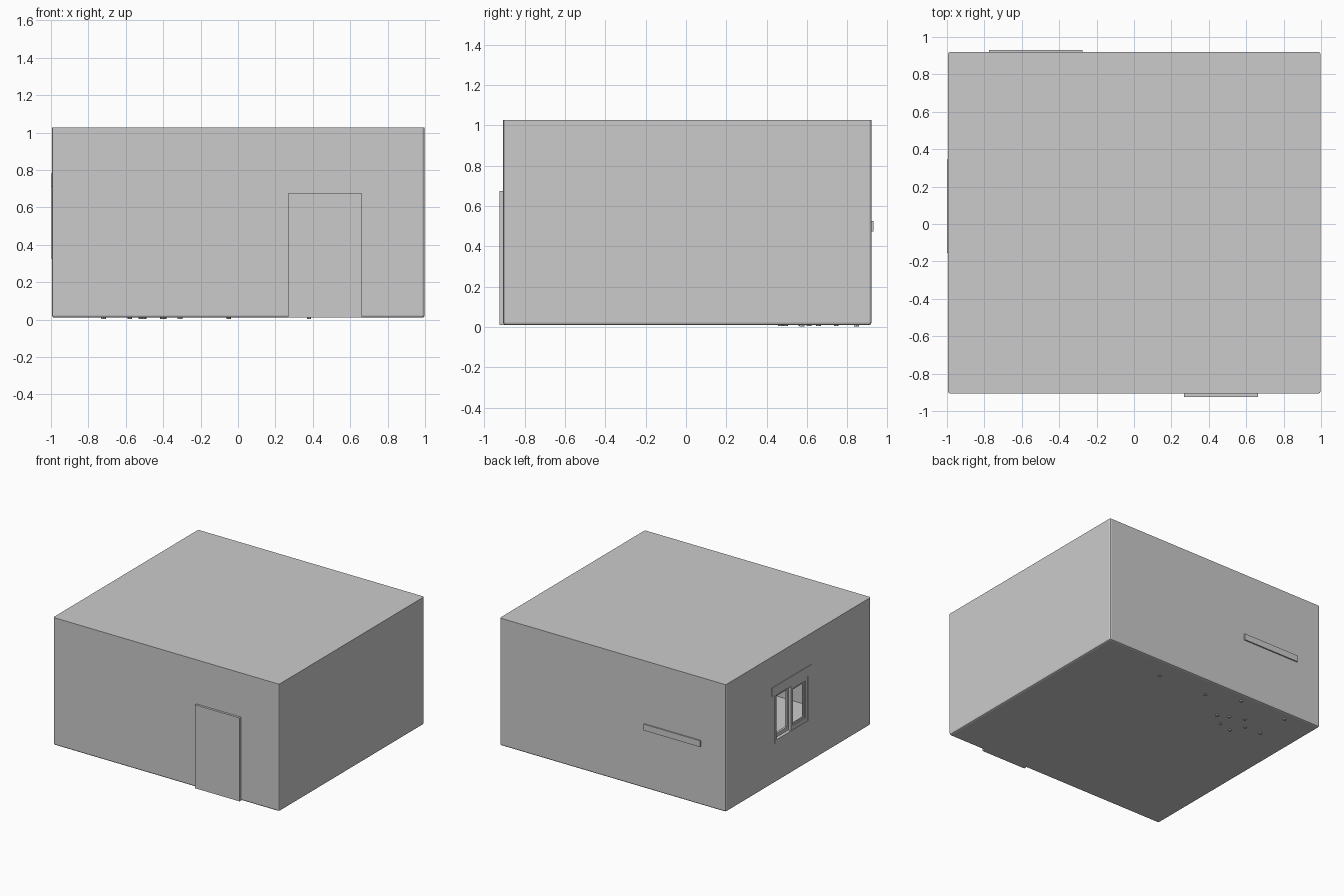
import bpy, bmesh, math
from mathutils import Vector

if "Cube" in bpy.data.objects:
    bpy.data.objects.remove(bpy.data.objects["Cube"])


def box(name, x, y, z, bevel=0.0):
    bm = bmesh.new()
    bmesh.ops.create_cube(bm, size=1)
    for v in bm.verts:
        v.co = Vector([(a + b) / 2 + c * (b - a) for c, (a, b) in zip(v.co, (x, y, z))])
    if bevel:
        # keep the flat ceiling edge sharp
        top = max(v.co.z for v in bm.verts) - 1e-4
        edges = [e for e in bm.edges if any(v.co.z < top for v in e.verts)]
        bmesh.ops.bevel(bm, geom=edges, offset=bevel, segments=2, profile=0.5, affect='EDGES')
    me = bpy.data.meshes.new(name)
    bm.to_mesh(me)
    bm.free()
    ob = bpy.data.objects.new(name, me)
    bpy.context.collection.objects.link(ob)
    return ob


def cylinder(name, r, centre, depth, sides=16):
    bpy.ops.mesh.primitive_cylinder_add(vertices=sides, radius=r, depth=depth, location=centre)
    bpy.context.object.name = name
    bpy.ops.object.shade_smooth_by_angle()
    return bpy.context.object


def cut(ob, cutter):
    cutter.hide_render = True
    cutter.hide_set(True)
    m = ob.modifiers.new("cut", 'BOOLEAN')
    m.operation = 'DIFFERENCE'
    m.solver = 'EXACT'
    m.object = cutter


def frame(name, x, y, z, w):
    # rectangular frame standing in the left wall
    box(name + "_bottom", x, y, (z[0], z[0] + w))
    box(name + "_top", x, y, (z[1] - w, z[1]))
    for side, a in (("front", y[0]), ("back", y[1] - w)):
        box(f"{name}_{side}", x, (a, a + w), (z[0] + w, z[1] - w))


# room shell with hollow interior and window opening
room = box("room_shell", (-0.995, 0.998), (-0.907, 0.92), (0.01, 1.027), 0.013)
cut(room, box("interior_cutter", (-0.972, 0.975), (-0.884, 0.897), (0.03, 1.005)))
cut(room, box("window_cutter", (-1.1, -0.9), (-0.12, 0.29), (0.34, 0.71)))

# door on the front wall
box("door", (0.268, 0.662), (-0.925, -0.88), (0.01, 0.675))

# window casing, head board and two sliding sashes
frame("window_casing", (-0.998, -0.95), (-0.135, 0.305), (0.325, 0.725), 0.022)
box("window_head", (-1.0, -0.965), (-0.155, 0.345), (0.71, 0.78))
frame("inner_sash", (-0.972, -0.955), (0.085, 0.283), (0.347, 0.703), 0.03)
frame("outer_sash", (-0.994, -0.974), (-0.113, 0.1), (0.347, 0.703), 0.03)
frame("outer_sash_bead", (-0.985, -0.976), (-0.083, 0.07), (0.377, 0.673), 0.014)

# wall shelf whose back edge pokes through the back wall
box("wall_shelf", (-0.775, -0.275), (0.72, 0.93), (0.475, 0.525))

# desk
box("desk_top", (-0.76, -0.27), (0.55, 0.87), (0.33, 0.36))
for x in (-0.72, -0.31):
    for y in (0.575, 0.845):
        cylinder("desk_leg", 0.013, (x, y, 0.167), 0.33, 12)

# desk chair on a star base
chair = Vector((-0.48, 0.56, 0))
cylinder("chair_column", 0.012, chair + Vector((0, 0, 0.13)), 0.16)
box("chair_seat", (-0.57, -0.39), (0.46, 0.65), (0.20, 0.23))
box("chair_back", (-0.56, -0.40), (0.45, 0.47), (0.25, 0.45))
for i in range(5):
    a = math.radians(72 * i + 30)
    arm = box("chair_arm", (0, 0.1), (-0.008, 0.008), (0.04, 0.055))
    arm.location = chair
    arm.rotation_euler.z = a
    cylinder("chair_caster", 0.012,
             chair + Vector((0.1 * math.cos(a), 0.1 * math.sin(a), 0.022)), 0.036, 10)

# low cabinet on feet
box("cabinet", (-0.1, 0.43), (0.7, 0.89), (0.05, 0.4))
for x in (-0.05, 0.38):
    cylinder("cabinet_foot", 0.012, (x, 0.745, 0.03), 0.052, 10)
